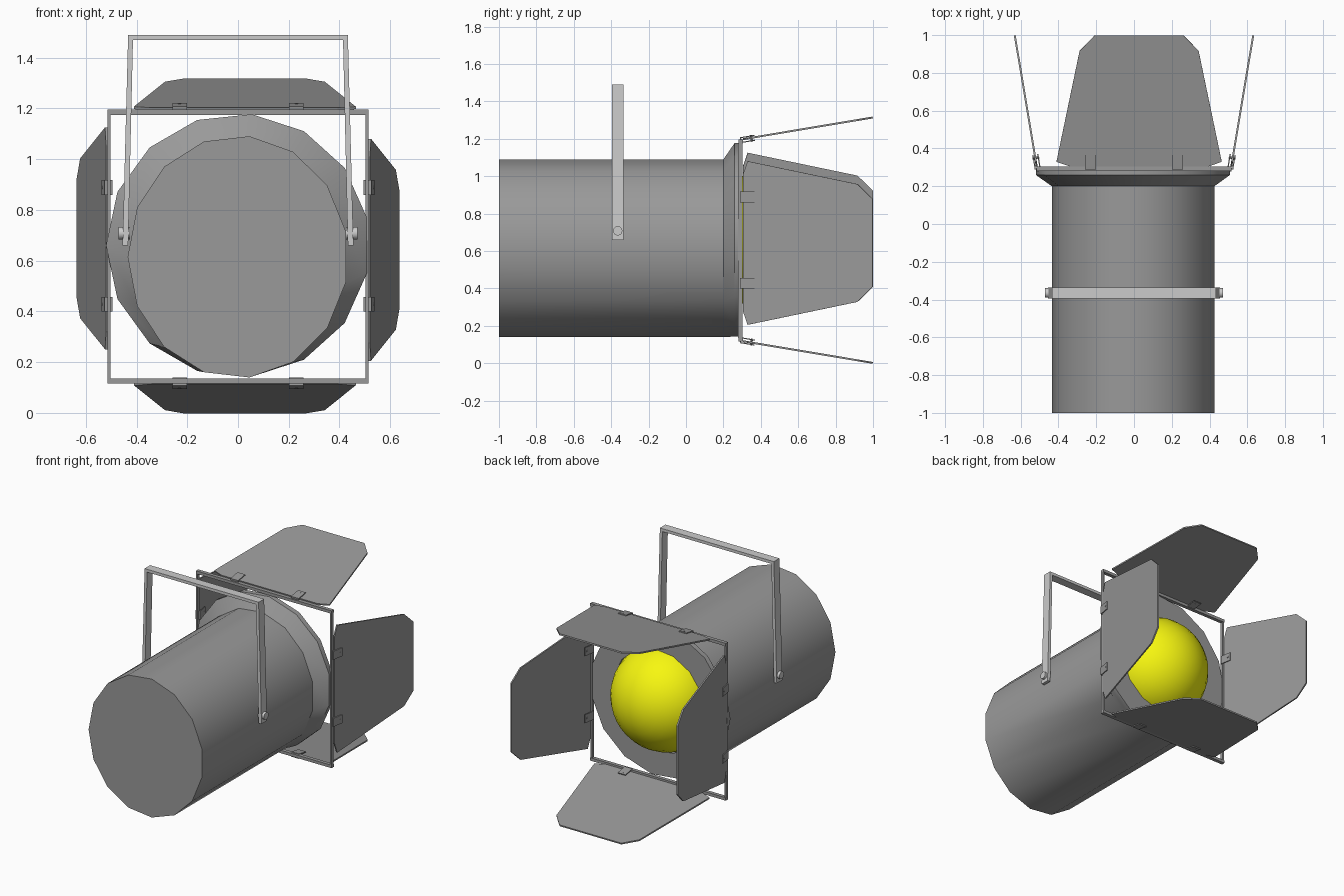
import bpy, bmesh
from math import radians, sin, cos, pi
from mathutils import Matrix, Vector

if "Cube" in bpy.data.objects:
    bpy.data.objects.remove(bpy.data.objects["Cube"])


def material(name, r, g, b):
    m = bpy.data.materials.new(name)
    m.diffuse_color = (r, g, b, 1)
    m.use_nodes = True
    m.node_tree.nodes["Principled BSDF"].inputs["Base Color"].default_value = m.diffuse_color
    return m


dark = material("dark_metal", .32, .32, .32)
yellow = material("yellow_glass", .93, .93, .005)


def finish(name, bm, mat=None, smooth=False):
    bmesh.ops.recalc_face_normals(bm, faces=bm.faces)
    me = bpy.data.meshes.new(name)
    bm.to_mesh(me)
    bm.free()
    if mat:
        me.materials.append(mat)
    if smooth:
        me.shade_smooth()
        me.set_sharp_from_angle(angle=radians(30))
    ob = bpy.data.objects.new(name, me)
    bpy.context.collection.objects.link(ob)
    return ob


def box(bm, centre, size, mat=Matrix()):
    m = mat @ Matrix.Translation(centre) @ Matrix.Diagonal((*size, 1))
    bmesh.ops.create_cube(bm, size=1, matrix=m)


def prism(bm, pts, depth, mat=Matrix()):
    """Extrude an outline (3D points) along the depth vector."""
    f = bm.faces.new([bm.verts.new(mat @ Vector(p)) for p in pts])
    ext = bmesh.ops.extrude_face_region(bm, geom=[f], use_keep_orig=True)
    verts = [v for v in ext['geom'] if isinstance(v, bmesh.types.BMVert)]
    bmesh.ops.translate(bm, verts=verts, vec=mat.to_3x3() @ Vector(depth))


def cylinder(bm, r, depth, mat, seg=16):
    bmesh.ops.create_cone(bm, cap_ends=True, segments=seg, radius1=r,
                          radius2=r, depth=depth, matrix=mat)


# 15-sided lamp housing: tube, flared collar, front ring and inner lip
N = 15
sections = [(-1, .615, .435, .478), (.2, .615, .435, .478), (.26, .66, .52, .52),
            (.295, .66, .52, .52), (.295, .66, .35, .35), (.2, .66, .35, .35)]
bm = bmesh.new()
rings = []
for y, cz, rx, rz in sections:
    rings.append([bm.verts.new((-rx * cos(2 * pi * i / N), y, cz + rz * sin(2 * pi * i / N)))
                  for i in range(N)])
for a, b in zip(rings, rings[1:]):
    for i in range(N):
        j = (i + 1) % N
        bm.faces.new((a[i], a[j], b[j], b[i]))
bm.faces.new(rings[0])
bm.faces.new(rings[-1])
finish("lamp_housing", bm, dark, True)

# Yellow domed lens
bm = bmesh.new()
bmesh.ops.create_uvsphere(bm, u_segments=32, v_segments=16, radius=.357,
                          matrix=Matrix.Translation((0, .2, .66)) @ Matrix.Rotation(pi / 2, 4, 'X'))
finish("lens", bm, yellow, True)

# Square frame holding the barn doors
bm = bmesh.new()
for s in (-1, 1):
    box(bm, (0, .292, .655 + s * .53), (1.03, .025, .02))
    box(bm, (s * .509, .29, .655), (.012, .022, 1.04))
finish("door_frame", bm, dark)

# Four barn doors with two hinge clips each
half = [(.365, 0), (.4375, .025), (.315, .62), (.235, .703)]
outline = half + [(-u, v) for u, v in reversed(half)]
for name, angle, dist, shift in (("top", 0, .54, .027), ("right", 90, .515, .015),
                                 ("bottom", 180, .54, -.027), ("left", -90, .515, .03)):
    side = Matrix.Translation((0, 0, .658)) @ Matrix.Rotation(radians(angle), 4, 'Y')
    hinge = side @ Matrix.Translation((0, .305, dist)) @ Matrix.Rotation(radians(9.5), 4, 'X')
    bm = bmesh.new()
    prism(bm, [(u + shift, v, -.005) for u, v in outline], (0, 0, .01), hinge)
    finish(name + "_barn_door", bm, dark)
    bm = bmesh.new()
    for u in (-.23, .23):
        for z in (-.016, .01):                        # plates gripping the door
            box(bm, (u, .024, z), (.058, .078, .006), hinge)
        box(bm, (u, -.012, -.003), (.058, .006, .032), hinge)    # end wall of clip
        cylinder(bm, .006, .036, hinge @ Matrix.Translation((u, .045, -.003)), 8)
    finish(name + "_hinge_clips", bm, dark)

# Hanging yoke
bm = bmesh.new()
outer = [(.455, .66), (.433, 1.49), (-.433, 1.49), (-.455, .66)]
inner = [(-.433, .66), (-.414, 1.47), (.414, 1.47), (.433, .66)]
prism(bm, [(x, -.395, z) for x, z in outer + inner], (0, .06, 0))
finish("yoke", bm)

# Pivot bolts
bm = bmesh.new()
for s in (-1, 1):
    cylinder(bm, .025, .045, Matrix.Translation((s * .448, -.365, .708)) @ Matrix.Rotation(pi / 2, 4, 'Y'))
finish("pivot_bolts", bm, None, True)
